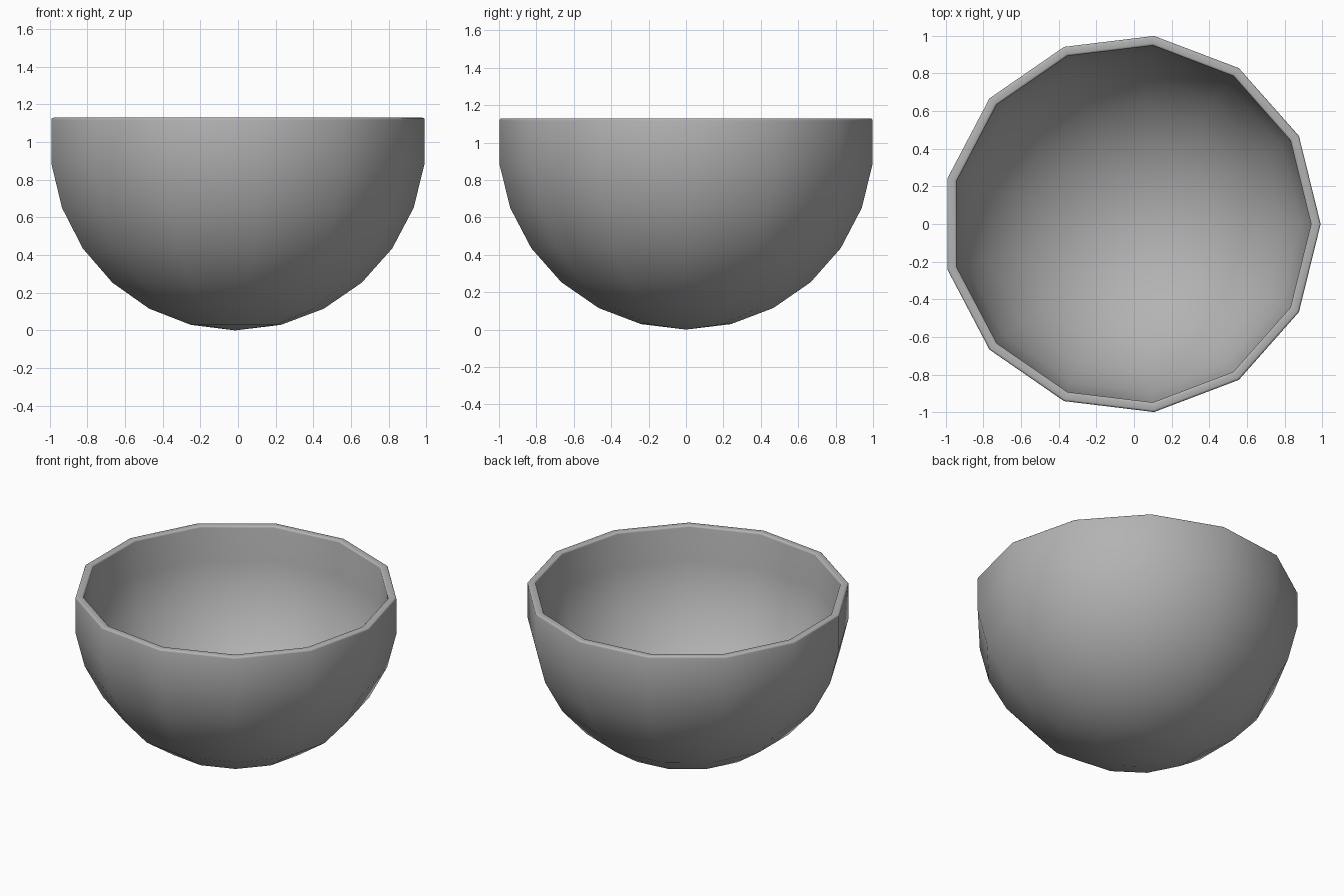
import bpy, bmesh, math

if "Cube" in bpy.data.objects:
    bpy.data.objects.remove(bpy.data.objects["Cube"])

N = 13                      # sides around, and rings of the full sphere
R = 1.0125                  # radius at the corners
H = 1.0073                  # vertical radius
STEP = math.pi / N
SHIFT = R * (math.cos(STEP) - 1) / 2   # odd side count: recentre on x

# Bowl: lower seven bands of a 13-sided sphere, spun from its profile
bm = bmesh.new()
profile = [bm.verts.new((R * math.sin(i * STEP), 0, H * (1 - math.cos(i * STEP))))
           for i in range(8)]
edges = [bm.edges.new(pair) for pair in zip(profile, profile[1:])]
bmesh.ops.spin(bm, geom=profile + edges, cent=(0, 0, 0), axis=(0, 0, 1),
               angle=math.tau, steps=N, use_merge=False)
bmesh.ops.remove_doubles(bm, verts=bm.verts, dist=1e-4)
bmesh.ops.recalc_face_normals(bm, faces=bm.faces)
bm.normal_update()
if sum(f.normal.x * f.calc_center_median().x for f in bm.faces) < 0:
    bmesh.ops.reverse_faces(bm, faces=bm.faces)
bmesh.ops.translate(bm, verts=bm.verts, vec=(SHIFT, 0, 0))

mesh = bpy.data.meshes.new("bowl")
bm.to_mesh(mesh)
bm.free()
bowl = bpy.data.objects.new("bowl", mesh)
bpy.context.collection.objects.link(bowl)

# Darker grey surface
grey = bpy.data.materials.new("dark_grey")
grey.diffuse_color = (0.45, 0.45, 0.45, 1)
grey.use_nodes = True
grey.node_tree.nodes["Principled BSDF"].inputs["Base Color"].default_value = grey.diffuse_color
mesh.materials.append(grey)

# Wall thickness, grown inwards
wall = bowl.modifiers.new("wall", 'SOLIDIFY')
wall.thickness = 0.05
wall.offset = -1
wall.use_even_offset = True

# Softened rim
rim = bowl.modifiers.new("rim", 'BEVEL')
rim.width = 0.012
rim.segments = 3
rim.limit_method = 'ANGLE'
rim.angle_limit = math.radians(50)

# Apply the modifiers, then shade smooth
bpy.context.view_layer.objects.active = bowl
bowl.select_set(True)
for name in ("wall", "rim"):
    bpy.ops.object.modifier_apply(modifier=name)
bpy.ops.object.shade_smooth_by_angle(angle=math.radians(50))
